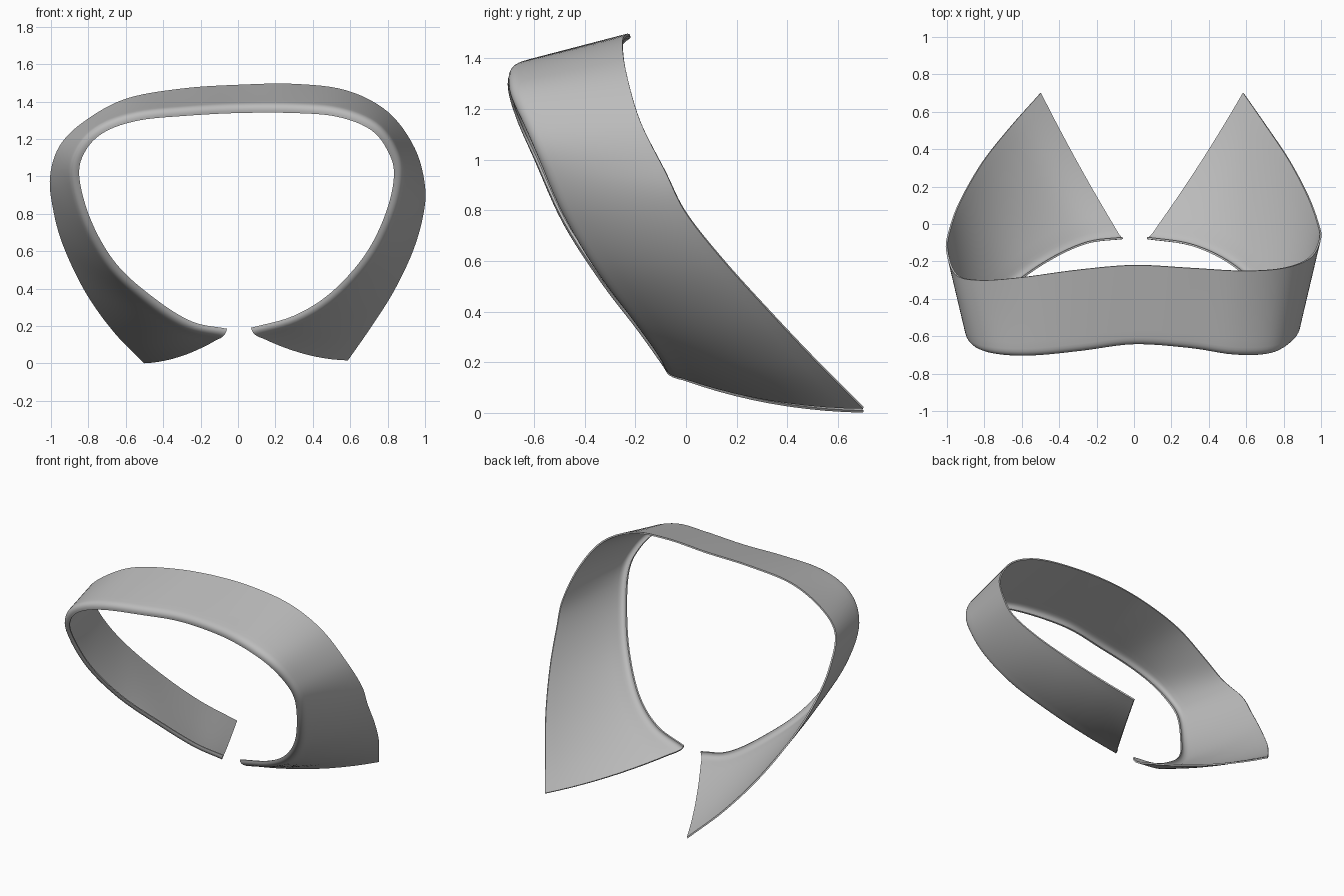
import bpy
from mathutils import Vector

cube = bpy.data.objects.get("Cube")
if cube:
    bpy.data.objects.remove(cube, do_unlink=True)

# Outer (back) edge of the collar, from one tip around the neck to the other
OUTER = [(-.5, .7, .005), (-.66, .52, .17), (-.81, .33, .38), (-.93, .12, .63),
         (-.985, -.03, .83), (-1, -.14, 1), (-.95, -.27, 1.16), (-.82, -.3, 1.29),
         (-.6, -.285, 1.41), (-.3, -.245, 1.465), (0, -.22, 1.485), (.3, -.235, 1.49),
         (.58, -.25, 1.455), (.8, -.235, 1.34), (.94, -.18, 1.15), (.995, -.08, .95),
         (.985, 0, .79), (.93, .15, .6), (.83, .34, .39), (.71, .52, .2), (.585, .7, .02)]

# Rolled inner (front) edge, matched point by point to the outer edge
INNER = [(-.06, -.075, .185), (-.25, -.1, .225), (-.45, -.19, .35), (-.65, -.33, .53),
         (-.785, -.48, .76), (-.85, -.59, 1), (-.815, -.655, 1.14), (-.71, -.69, 1.24),
         (-.53, -.695, 1.3), (-.28, -.67, 1.325), (0, -.635, 1.34), (.3, -.655, 1.34),
         (.53, -.69, 1.32), (.71, -.685, 1.25), (.805, -.63, 1.13), (.835, -.57, 1),
         (.79, -.48, .8), (.68, -.35, .58), (.5, -.2, .38), (.3, -.11, .255), (.07, -.075, .19)]

STEPS = 6        # stations between guide points
FLAT = 10        # points across the flat of the band
ROLL = 6         # points around the rolled edge


def smooth_path(points):
    """Catmull-Rom curve through the guide points."""
    p = [Vector(q) for q in points]
    p = [2 * p[0] - p[1]] + p + [2 * p[-1] - p[-2]]
    path = []
    for a, b, c, d in zip(p, p[1:], p[2:], p[3:]):
        for s in range(STEPS):
            t = s / STEPS
            path.append(b + (c - a) * t / 2 + (2 * a - 5 * b + 4 * c - d) * t * t / 2
                        + (3 * b - a - 3 * c + d) * t ** 3 / 2)
    return path + [p[-2]]


def cross_section(outer, inner, tangent, end_weight):
    """Band from the outer edge to the crease, then a roll to the inner edge."""
    across = outer - inner
    normal = tangent.cross(across).normalized()
    crease = inner + normal * .04
    start = crease.lerp(outer, .1)
    row = []
    for i in range(FLAT):
        t = i / FLAT
        sag = normal * (.03 * end_weight * 4 * t * (1 - t))
        row.append(outer.lerp(start, t) + sag)
    for i in range(ROLL + 1):
        t = i / ROLL
        row.append(start.lerp(crease, t).lerp(crease.lerp(inner, t), t))
    return row


# Collar band
outer, inner = smooth_path(OUTER), smooth_path(INNER)
last = len(outer) - 1
verts, faces = [], []
for i in range(last + 1):
    tangent = inner[min(i + 1, last)] - inner[max(i - 1, 0)]
    end_weight = max(0, abs(2 * i / last - 1) - .5) * 2
    verts += cross_section(outer[i], inner[i], tangent, end_weight)
width = FLAT + ROLL + 1
for i in range(last):
    for j in range(width - 1):
        k = i * width + j
        faces.append((k, k + 1, k + width + 1, k + width))

mesh = bpy.data.meshes.new("collar")
mesh.from_pydata(verts, [], faces)
collar = bpy.data.objects.new("collar", mesh)
bpy.context.collection.objects.link(collar)

# Cloth material
cloth = bpy.data.materials.new("grey cloth")
cloth.use_nodes = True
cloth.diffuse_color = (.5, .5, .5, 1)
cloth.node_tree.nodes["Principled BSDF"].inputs["Base Color"].default_value = (.5, .5, .5, 1)
mesh.materials.append(cloth)

# Cloth thickness and smooth shading
solid = collar.modifiers.new("thickness", 'SOLIDIFY')
solid.thickness = .01
solid.offset = 0
bpy.context.view_layer.objects.active = collar
collar.select_set(True)
bpy.ops.object.modifier_apply(modifier=solid.name)
bpy.ops.object.shade_smooth_by_angle()
